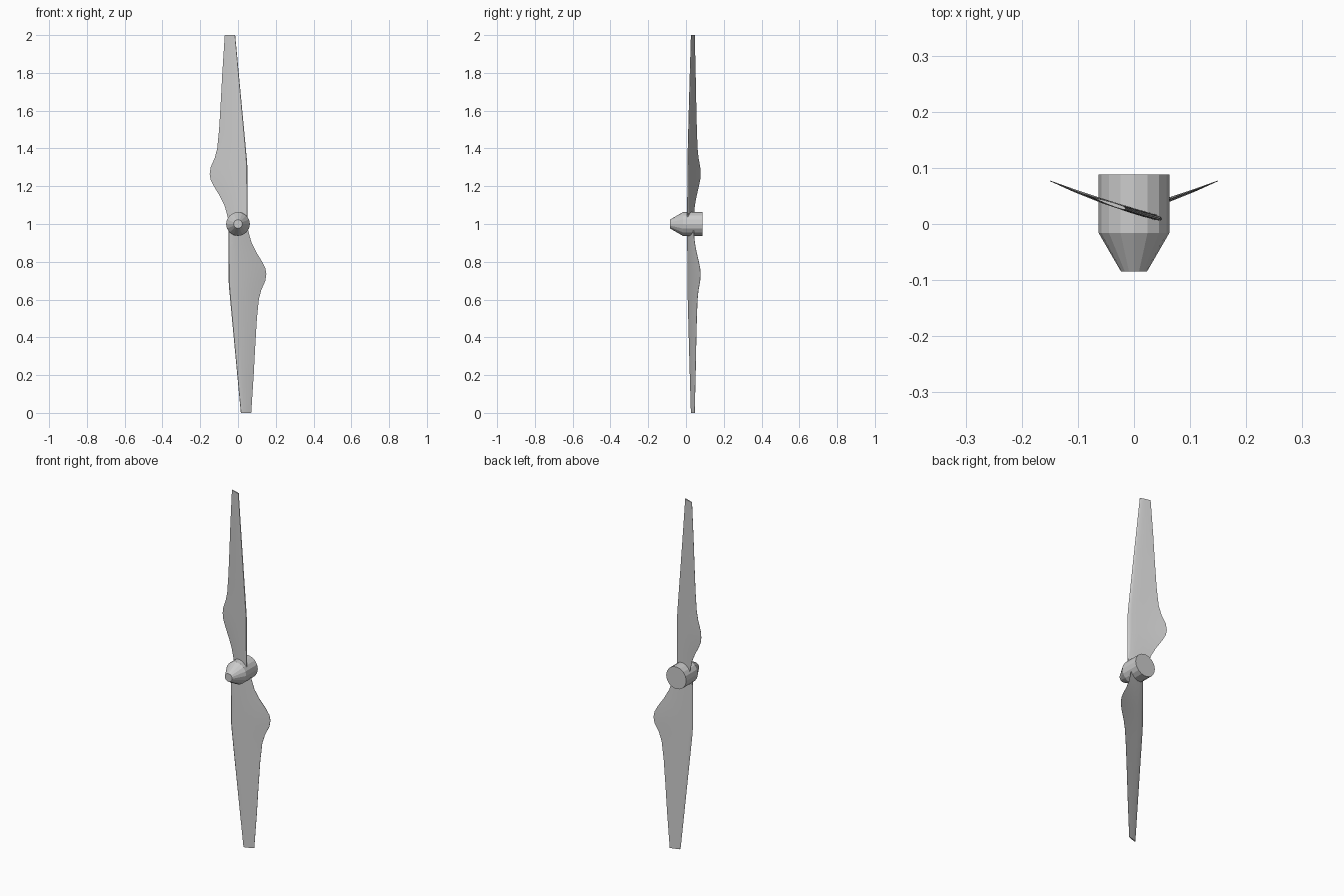
import bpy, bmesh, math
from mathutils import Matrix, Vector

if "Cube" in bpy.data.objects:
    bpy.data.objects.remove(bpy.data.objects["Cube"])

CENTRE = Matrix.Translation((0, 0, 1))


def loft(name, rings, angle, matrix):
    """Skin a list of closed rings, cap both ends and smooth the soft edges."""
    bm = bmesh.new()
    rows = [[bm.verts.new(p) for p in ring] for ring in rings]
    n = len(rows[0])
    for a, b in zip(rows, rows[1:]):
        for i in range(n):
            j = (i + 1) % n
            bm.faces.new((a[i], a[j], b[j], b[i]))
    bm.faces.new(rows[0])
    bm.faces.new(rows[-1])
    bmesh.ops.recalc_face_normals(bm, faces=bm.faces)
    mesh = bpy.data.meshes.new(name)
    bm.to_mesh(mesh)
    bm.free()
    obj = bpy.data.objects.new(name, mesh)
    bpy.context.collection.objects.link(obj)
    obj.matrix_world = matrix
    bpy.ops.object.select_all(action='DESELECT')
    obj.select_set(True)
    bpy.context.view_layer.objects.active = obj
    bpy.ops.object.shade_smooth_by_angle(angle=math.radians(angle))
    return obj


# Hub: cylinder with a blunt conical nose pointing to the front
SIDES = 16
hub_profile = [(-0.085, 0.023), (-0.016, 0.063), (0.088, 0.063)]
loft("hub", [[(r * math.cos(k * math.tau / SIDES), y, r * math.sin(k * math.tau / SIDES))
              for k in range(SIDES)] for y, r in hub_profile], 15, CENTRE)

# Blade outline: height above the hub axis, trailing edge x
trailing = [(0.0, -0.045), (0.05, -0.058), (0.1, -0.072), (0.15, -0.097),
            (0.2, -0.128), (0.235, -0.145), (0.265, -0.15), (0.3, -0.145),
            (0.35, -0.123), (0.4, -0.11), (0.5, -0.1), (0.65, -0.091),
            (0.8, -0.083), (1.0, -0.07)]

# Section: fraction of chord from the leading edge, half thickness
section = [(0, 0), (0.02, 0.6), (0.1, 0.9), (0.3, 1), (0.55, 0.85), (0.8, 0.5), (1, 0.12)]


def camber(x):
    """Depth of the pitched, slightly curved blade surface."""
    t = 0.05 - x
    return 0.009 + 0.26 * t + 0.4 * t * t


def blade_ring(z, back):
    front = 0.05 if z < 0.31 else 0.05 - 0.065 * (z - 0.31) / 0.69
    half = 0.0055 - 0.002 * z
    outline = [(f, h) for f, h in section] + [(f, -h) for f, h in section[:0:-1]]
    ring = []
    for f, h in outline:
        x = front + (back - front) * f
        ring.append((x, camber(x) + h * half, z))
    return ring


# Two blades, the second turned half a revolution about the hub axis
rings = [blade_ring(z, x) for z, x in trailing]
for name, turn in (("upper_blade", 0), ("lower_blade", math.pi)):
    loft(name, rings, 35, CENTRE @ Matrix.Rotation(turn, 4, 'Y'))
